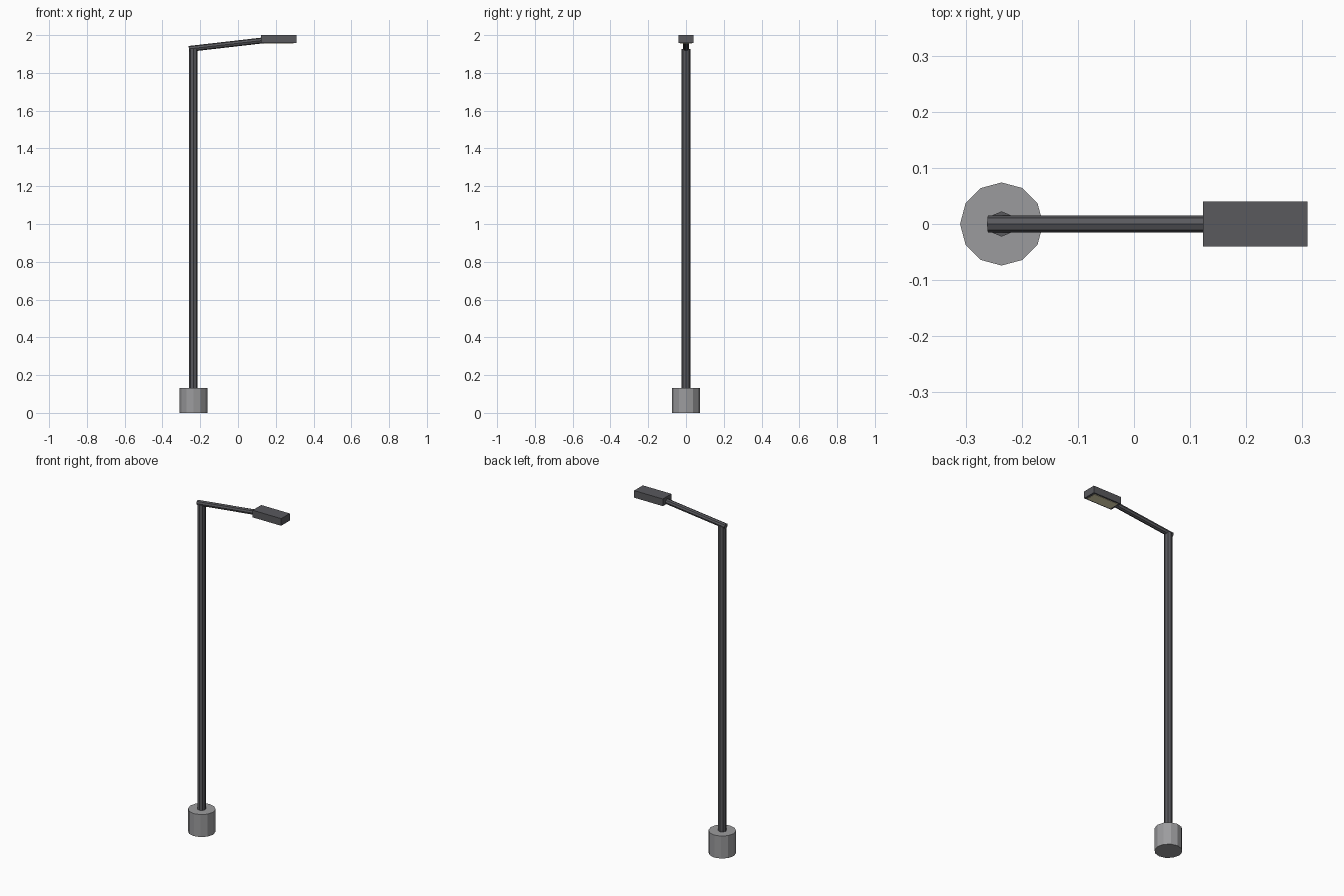
import bpy, math
from mathutils import Vector

if "Cube" in bpy.data.objects:
    bpy.data.objects.remove(bpy.data.objects["Cube"])

def material(name, rgb):
    m = bpy.data.materials.new(name)
    m.diffuse_color = (*rgb, 1)
    m.use_nodes = True
    m.node_tree.nodes["Principled BSDF"].inputs["Base Color"].default_value = m.diffuse_color
    return m

def rod(name, a, b, radius, sides, mat):
    a, b = Vector(a), Vector(b)
    d = b - a
    bpy.ops.mesh.primitive_cylinder_add(vertices=sides, radius=radius, depth=d.length,
                                        location=(a + b) / 2)
    o = bpy.context.object
    o.rotation_euler = (0, math.atan2(d.x, d.z), 0)
    o.name = name
    o.data.materials.append(mat)
    return o

def box(name, lo, hi, mat):
    lo, hi = Vector(lo), Vector(hi)
    bpy.ops.mesh.primitive_cube_add(size=1, location=(lo + hi) / 2)
    o = bpy.context.object
    o.scale = hi - lo
    o.name = name
    o.data.materials.append(mat)
    return o

concrete = material("concrete", (0.33, 0.33, 0.34))
metal = material("dark_metal", (0.1, 0.1, 0.11))
glow = material("warm_lens", (0.85, 0.78, 0.5))

X = -0.236  # pole axis

# Footing and pole
rod("concrete_base", (X, 0, 0), (X, 0, 0.132), 0.074, 12, concrete)
rod("pole", (X, 0, 0.12), (X, 0, 1.927), 0.0225, 8, metal)

# Rising arm
rod("arm", (-0.26, 0, 1.927), (0.15, 0, 1.974), 0.0155, 8, metal)

# Lamp head with lens underneath
box("lamp_head", (0.123, -0.04, 1.958), (0.309, 0.04, 2.0), metal)
box("lens", (0.137, -0.031, 1.956), (0.295, 0.031, 1.962), glow)
